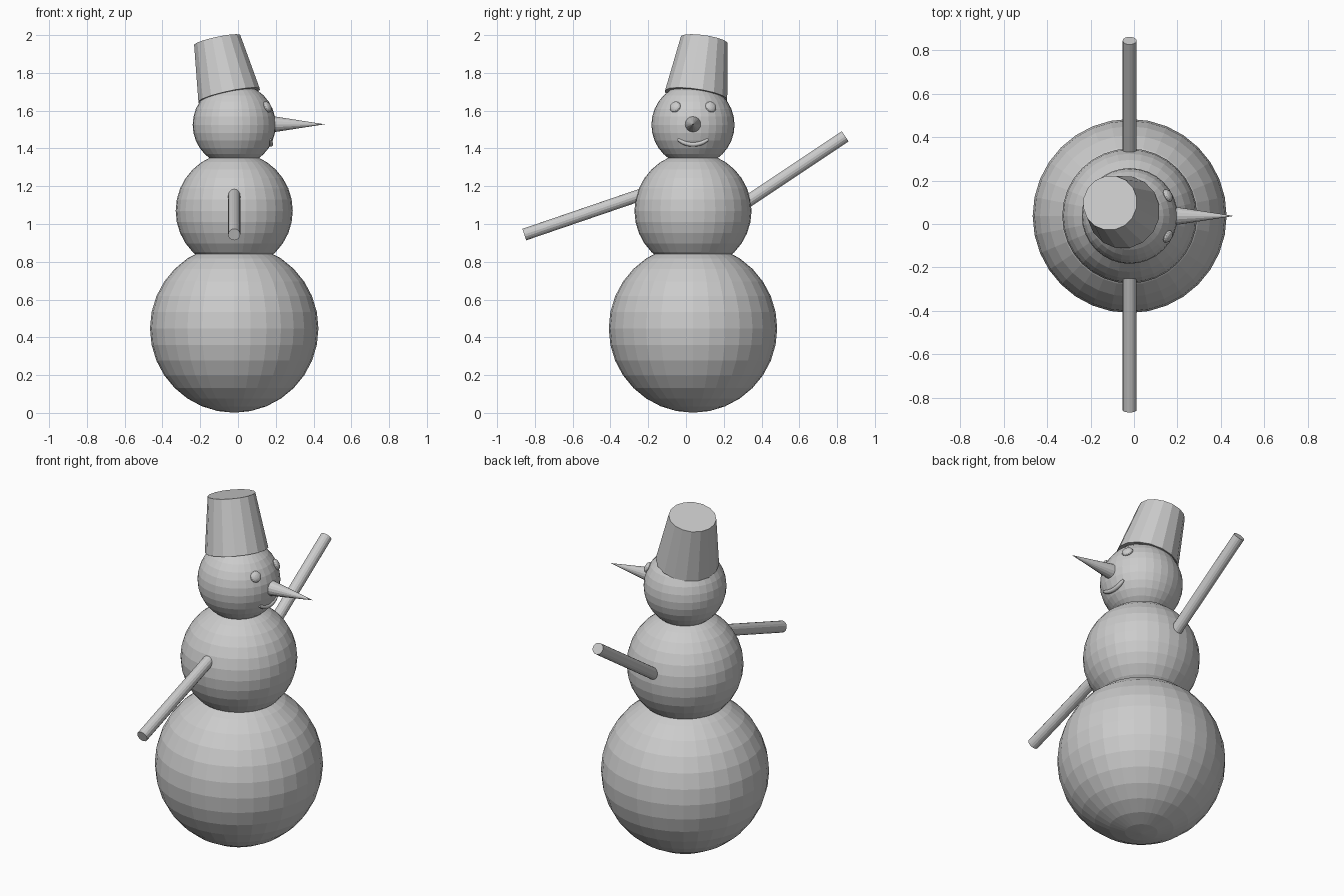
import bpy, math
from mathutils import Vector

if "Cube" in bpy.data.objects:
    bpy.data.objects.remove(bpy.data.objects["Cube"])

CX, CY = -0.02, 0.037              # vertical axis of the snowman
HEAD = Vector((CX, CY, 1.525))
HEAD_R = 0.22

grey = bpy.data.materials.new("plain_grey")
grey.diffuse_color = (0.6, 0.6, 0.6, 1)
grey.use_nodes = True
grey.node_tree.nodes["Principled BSDF"].inputs["Base Color"].default_value = grey.diffuse_color


def finish(name):
    ob = bpy.context.object
    ob.name = name
    ob.data.materials.append(grey)
    return ob


def ball(name, centre, radius, segments=32, rings=16):
    bpy.ops.mesh.primitive_uv_sphere_add(segments=segments, ring_count=rings,
                                         radius=radius, location=centre)
    return finish(name)


def tapered(name, start, end, r1, r2, sides):
    """Cone or cylinder running from start to end."""
    a, b = Vector(start), Vector(end)
    bpy.ops.mesh.primitive_cone_add(vertices=sides, radius1=r1, radius2=r2,
                                    depth=(b - a).length, location=(a + b) / 2)
    ob = finish(name)
    ob.rotation_euler = (b - a).to_track_quat('Z', 'Y').to_euler()
    return ob


# Three stacked snowballs
ball("lower_body", (CX, CY, 0.447), 0.446)
ball("upper_body", (CX, CY, 1.07), 0.31)
ball("head", HEAD, HEAD_R)

# Tilted bucket hat
tapered("bucket_hat", (-0.047, 0.054, 1.68), (-0.11, 0.097, 1.973), 0.169, 0.127, 16)

# Carrot nose, pointing to +x
tapered("nose", (0.17, CY, 1.528), (0.46, CY, 1.528), 0.045, 0, 16)

# Stick arms, one raised and one lowered
tapered("raised_arm", (CX, 0.24, 1.062), (CX, 0.843, 1.464), 0.032, 0.032, 16)
tapered("lowered_arm", (CX, -0.18, 1.175), (CX, -0.856, 0.944), 0.032, 0.032, 16)

# Flattened button eyes lying on the head surface
for side, label in ((-1, "left"), (1, "right")):
    out = Vector((0.175, side * 0.094, 0.095)).normalized()
    eye = ball(label + "_eye", HEAD + out * HEAD_R, 0.031, 16, 8)
    eye.scale = (1, 1, 0.55)
    eye.rotation_euler = out.to_track_quat('Z', 'Y').to_euler()

# Smile: thin tube following an arc on the head
curve = bpy.data.curves.new("mouth", 'CURVE')
curve.dimensions = '3D'
curve.bevel_depth = 0.012
curve.bevel_resolution = 2
curve.use_fill_caps = True
spline = curve.splines.new('POLY')
COUNT = 13
spline.points.add(COUNT - 1)
for i, p in enumerate(spline.points):
    t = 2 * i / (COUNT - 1) - 1
    y, z = 0.08 * t, -0.104 + 0.027 * t * t
    x = math.sqrt(HEAD_R ** 2 - y * y - z * z)
    p.co = (HEAD.x + x, HEAD.y + y, HEAD.z + z, 1)
    p.radius = 1 - 0.4 * t ** 4
mouth = bpy.data.objects.new("mouth", curve)
bpy.context.collection.objects.link(mouth)
bpy.context.view_layer.objects.active = mouth
mouth.select_set(True)
for ob in bpy.data.objects:
    ob.select_set(ob == mouth)
bpy.ops.object.convert(target='MESH')
finish("mouth")
